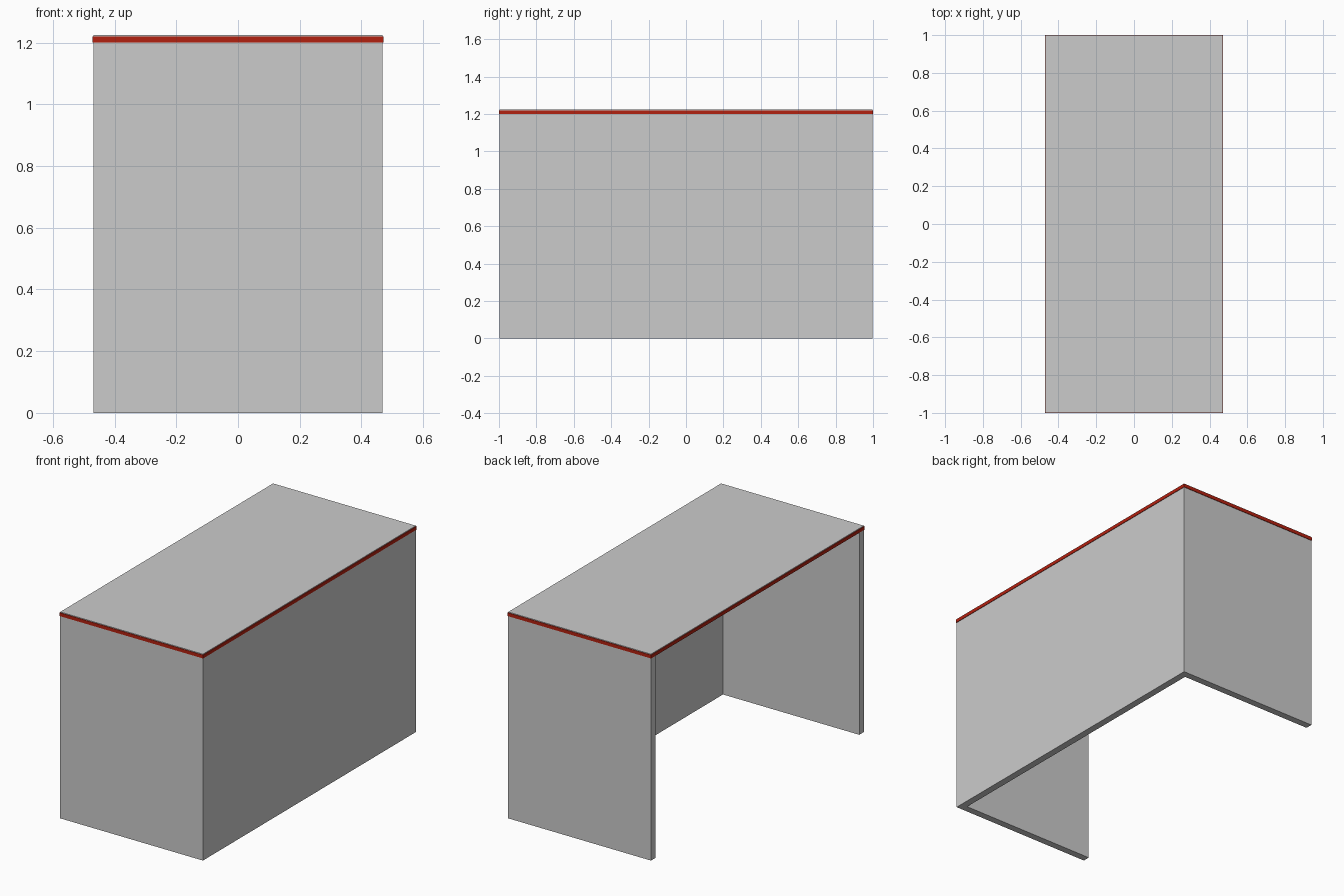
import bpy

if "Cube" in bpy.data.objects:
    bpy.data.objects.remove(bpy.data.objects["Cube"])

HX, HY = 0.468, 0.997      # half size of the desk body
T = 0.042                  # panel thickness
Z0, ZR, Z1 = 1.20, 1.22, 1.224
LIP = 0.003                # how far the edge band sticks out


def box(name, lo, hi, mat=None):
    bpy.ops.mesh.primitive_cube_add(size=1)
    ob = bpy.context.object
    ob.name = name
    for v in ob.data.vertices:
        v.co = [hi[i] if v.co[i] > 0 else lo[i] for i in range(3)]
    if mat:
        ob.data.materials.append(mat)
    return ob


red = bpy.data.materials.new("red_edge")
red.diffuse_color = (0.45, 0.015, 0.005, 1)
red.use_nodes = True
red.node_tree.nodes["Principled BSDF"].inputs["Base Color"].default_value = red.diffuse_color

# Desk top
box("desk_top", (-HX, -HY, Z0), (HX, HY, Z1))

# End panels and long modesty panel; the -x side stays open
box("front_end_panel", (-HX, -HY, 0), (HX, -HY + T, Z0))
box("back_end_panel", (-HX, HY - T, 0), (HX, HY, Z0))
box("long_side_panel", (HX - T, -HY + T, 0), (HX, HY - T, Z0))

# Red edge band around the top
OX, OY = HX + LIP, HY + LIP
box("edge_band_front", (-OX, -OY, Z0), (OX, -HY, ZR), red)
box("edge_band_back", (-OX, HY, Z0), (OX, OY, ZR), red)
box("edge_band_left", (-OX, -HY, Z0), (-HX, HY, ZR), red)
box("edge_band_right", (HX, -HY, Z0), (OX, HY, ZR), red)
